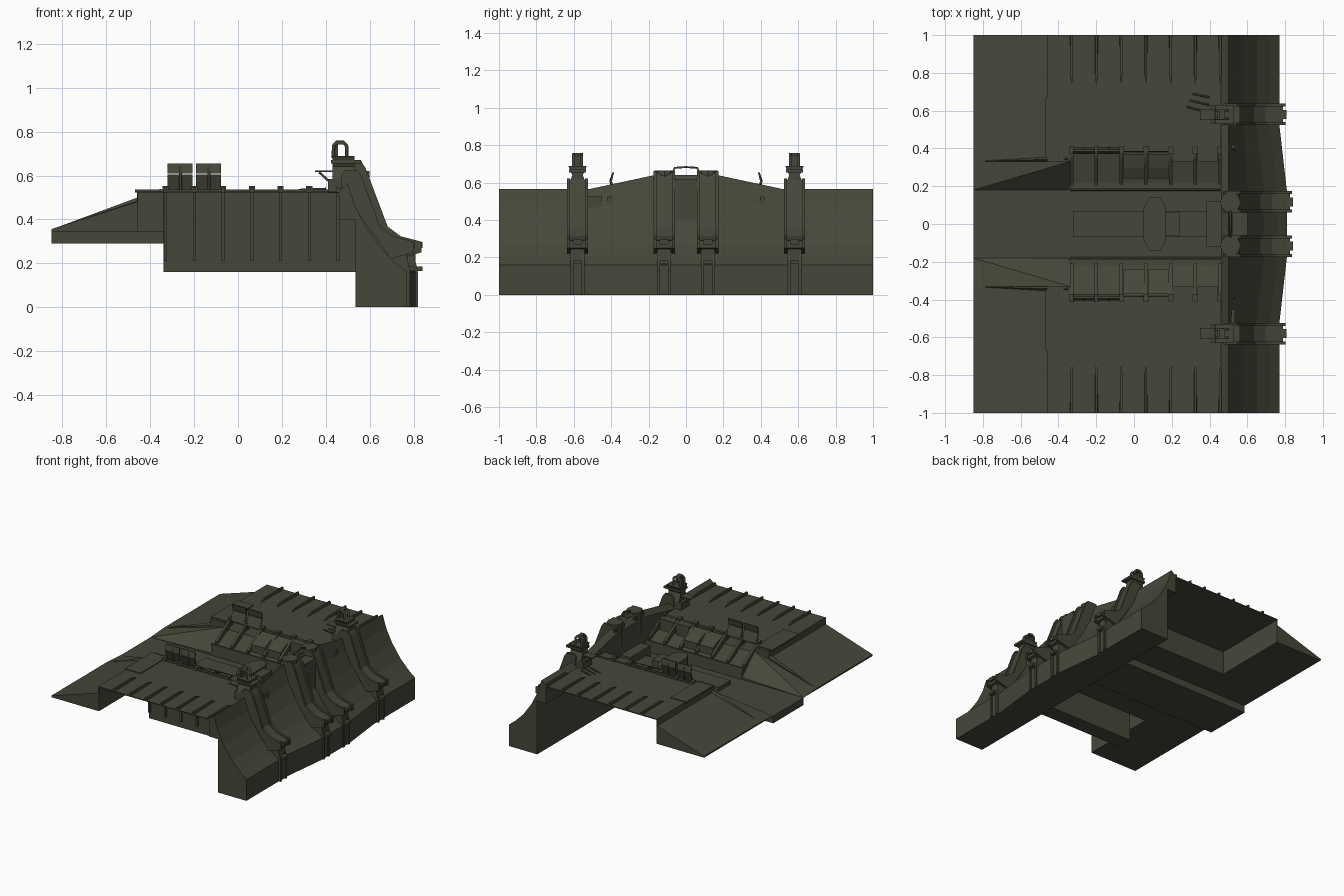
import bpy, bmesh, math
from mathutils import Vector

if "Cube" in bpy.data.objects:
    bpy.data.objects.remove(bpy.data.objects["Cube"])

olive = bpy.data.materials.new("dark_olive")
olive.diffuse_color = (0.064, 0.062, 0.042, 1)
olive.use_nodes = True
olive.node_tree.nodes["Principled BSDF"].inputs["Base Color"].default_value = olive.diffuse_color


def finish(name, bm):
    bmesh.ops.recalc_face_normals(bm, faces=bm.faces)
    me = bpy.data.meshes.new(name)
    bm.to_mesh(me)
    bm.free()
    me.materials.append(olive)
    ob = bpy.data.objects.new(name, me)
    bpy.context.collection.objects.link(ob)
    return ob


def loft(name, rings):
    bm = bmesh.new()
    vs = [[bm.verts.new(p) for p in r] for r in rings]
    n = len(vs[0])
    for a, b in zip(vs, vs[1:]):
        for i in range(n):
            j = (i + 1) % n
            bm.faces.new((a[i], a[j], b[j], b[i]))
    bm.faces.new(vs[0])
    bm.faces.new(vs[-1])
    return finish(name, bm)


def prism_y(name, xz, lo, hi):
    return loft(name, [[(x, y, z) for x, z in xz] for y in (lo, hi)])


def prism_x(name, yz, lo, hi):
    return loft(name, [[(x, y, z) for y, z in yz] for x in (lo, hi)])


def prism_z(name, xy, lo, hi):
    return loft(name, [[(x, y, z) for x, y in xy] for z in (lo, hi)])


def box(name, x0, x1, y0, y1, z0, z1):
    return prism_z(name, [(x0, y0), (x1, y0), (x1, y1), (x0, y1)], z0, z1)


def hull(name, pts):
    bm = bmesh.new()
    for p in pts:
        bm.verts.new(p)
    bmesh.ops.convex_hull(bm, input=bm.verts)
    return finish(name, bm)


def tube(name, pts, r):
    cu = bpy.data.curves.new(name, 'CURVE')
    cu.dimensions = '3D'
    cu.bevel_depth = r
    cu.bevel_resolution = 1
    sp = cu.splines.new('POLY')
    sp.points.add(len(pts) - 1)
    for p, c in zip(sp.points, pts):
        p.co = (*c, 1)
    cu.materials.append(olive)
    ob = bpy.data.objects.new(name, cu)
    bpy.context.collection.objects.link(ob)


# curved outer wall, higher and further forward in the middle
def wall_ring(y, t):
    o, h = 0.04 * t, 0.075 * t
    return [(x, y, z) for x, z in (
        (.46, .40), (.46, .53 + h), (.50, .565 + h), (.53 + o * .3, .47 + h * .6),
        (.58 + o * .6, .37 + h * .3), (.65 + o, .27), (.72 + o, .20), (.77 + o, .16),
        (.77 + o, 0), (.535, 0), (.535, .40))]


loft("outer_wall", [wall_ring(y, t) for y, t in
                    ((-1, 0), (-.52, 0), (-.17, 1), (.17, 1), (.52, 0), (1, 0))])

# sunken walkway with stepped bays, and the ribbed beam below the front deck
half = [(.18, .29), (.18, .345), (.42, .345), (.42, .525), (.40, .528), (.38, .46), (.22, .42),
        (.18, .42), (.176, .345)]
prism_x("walkway_body", half + [(-y, z) for y, z in reversed(half)], -.34, .535)
box("walkway_slab", -.85, -.33, -.18, .18, .29, .345)
box("under_deck_beam", -.34, .535, -.57, -.45, .16, .525)

# centre equipment on the walkway
box("walkway_plinth", -.32, .40, -.07, .07, .34, .375)
prism_z("centre_console", [(.05, -.08), (.08, -.14), (.14, -.14), (.17, -.08), (.17, .08),
                           (.14, .14), (.08, .14), (.05, .08)], .34, .44)
box("console_arm", .15, .24, -.06, .06, .35, .43)
box("walkway_end_block", .38, .48, -.12, .12, .34, .43)
box("wall_centre_panel", .52, .60, -.06, .06, .25, .62)

ribs = [-.33 + .131 * i for i in range(7)]
for s, side in ((1, "back"), (-1, "front")):
    def yb(name, x0, x1, a, b, z0, z1):
        return box(f"{name}_{side}", x0, x1, min(s * a, s * b), max(s * a, s * b), z0, z1)

    # overhanging deck and ramp
    yb("deck", -.46, .50, .40, 1, .523, .53)
    prism_y(f"ramp_{side}", [(-.85, .345), (-.85, .356), (-.46, .48), (-.46, .528),
                             (-.455, .528), (-.455, .345)], s * .33, s * 1)
    yb("ramp_inner_block", -.46, -.34, .33, .42, .345, .53)
    yb("ramp_lip", -.47, -.34, .35, .67, .523, .536)
    hull(f"ramp_flank_{side}", [(-.85, s * .18, .345), (-.85, s * .33, .345), (-.85, s * .33, .356),
                                (-.34, s * .33, .50), (-.34, s * .33, .345), (-.34, s * .18, .345),
                                (-.34, s * .18, .36)])
    hull(f"ramp_spike_{side}", [(-.84, s * .332, .358), (-.35, s * .33, .52), (-.35, s * .36, .52),
                                (-.35, s * .345, .54), (-.35, s * .345, .48)])

    for i, x in enumerate(ribs):
        # deck fins, beam ribs and bay dividers
        hull(f"deck_fin_{side}_{i}", [(x - .008, s, .525), (x + .008, s, .525), (x - .006, s, .548),
                                      (x + .006, s, .548), (x - .006, s * .78, .548),
                                      (x + .006, s * .78, .548), (x, s * .72, .525)])
        if s < 0:
            yb(f"beam_rib_{i}", x - .007, x + .007, .565, .585, .21, .523)
        hull(f"bay_divider_{side}_{i}", [(x + d, s * y, z) for d in (-.009, .009)
                                         for y, z in ((.21, .41), (.21, .44), (.35, .53),
                                                      (.40, .545), (.41, .52))])
        yb(f"bay_post_{i}", x - .014, x + .014, .37, .41, .50, .552)
    yb("bay_rail", -.35, .47, .385, .405, .52, .537)
    yb("walkway_curb", -.35, .47, .18, .19, .41, .43)

    # raised screens and bay consoles
    for i, x in enumerate((-.322, -.192)):
        hull(f"screen_lower_{side}_{i}", [(x + d, s * y, z) for d in (0, .115)
                                          for y, z in ((.37, .535), (.38, .535), (.395, .605), (.405, .605))])
        hull(f"screen_upper_{side}_{i}", [(x + d, s * y, z) for d in (0, .115)
                                          for y, z in ((.395, .61), (.405, .61), (.385, .655), (.395, .655))])
        tube(f"screen_stay_{side}_{i}", [(x + .06, s * .385, .53), (x + .06, s * .405, .61),
                                         (x + .06, s * .39, .65)], .006)
    for i, x in enumerate((-.055, .075)):
        hull(f"bay_console_{side}_{i}", [(x + d, s * y, z) for d in (0, .11)
                                         for y, z in ((.24, .42), (.24, .48), (.30, .51),
                                                      (.37, .53), (.37, .44))])
    for i, x in enumerate((.205, .335)):
        yb(f"bay_locker_{i}", x, x + .11, .33, .39, .45, .535)

    # four buttresses on the wall
    for tag, y, o, top in (("inner", .117, 0, .655), ("outer", .58, -.035, .615)):
        y *= s
        upper = [(.47, .50), (.47, top - .02), (.49, top), (.55 + o * .5, top),
                 (.57 + o * .5, top - .03), (.67 + o, .36), (.73 + o, .315), (.825 + o, .29),
                 (.825 + o, .25), (.72 + o, .22), (.55, .40)]
        prism_y(f"{tag}_buttress_{side}", upper, y - .044, y + .044)
        for d in (-.049, .049):
            rail = [(x + (.012 if x > .5 else 0), z + (.008 if z > .28 else 0)) for x, z in upper]
            prism_y(f"{tag}_buttress_edge_{side}_{d:+}", rail, y + d - .008, y + d + .008)
            prism_y(f"{tag}_foot_rail_{side}_{d:+}",
                    [(.72 + o, 0), (.82 + o, 0), (.82 + o, .16), (.80 + o, .25), (.72 + o, .28)],
                    y + d * .6 - .008, y + d * .6 + .008)
        box(f"{tag}_foot_{side}", .72 + o, .808 + o, y - .03, y + .03, 0, .28)
        box(f"{tag}_foot_clamp_{side}", .76 + o, .84 + o, y - .024, y + .024, .165, .185)
        box(f"{tag}_cap_clamp_{side}", .78 + o, .842 + o, y - .024, y + .024, .27, .296)

    # rounded heads behind the inner buttresses
    prism_z(f"inner_head_{side}", [(.51 + .055 * math.cos(a * math.pi / 5), s * .115 + .055 * math.sin(a * math.pi / 5))
                                   for a in range(10)], .50, .665)

    # lookout posts on the outer buttresses
    y = s * .58
    box(f"post_base_{side}", .41, .54, y - .05, y + .05, .52, .585)
    for nm, levels in (("post_neck", ((.585, .05), (.64, .028))), ("post_flare", ((.64, .028), (.69, .05)))):
        loft(f"{nm}_{side}", [[(xx, y + e * w, z) for xx, e in ((.43, -1), (.53, -1), (.53, 1), (.43, 1))]
                              for z, w in levels])
    box(f"post_collar_{side}", .425, .56, y - .045, y + .045, .655, .67)
    for d in (-.022, .022):
        tube(f"lamp_hoop_{side}_{d:+}", [(.435, y + d, .68), (.435, y + d, .735), (.45, y + d, .752),
                                         (.48, y + d, .752), (.495, y + d, .735), (.495, y + d, .68)], .008)
    box(f"lamp_top_{side}", .45, .48, y - .028, y + .028, .742, .758)
    box(f"lamp_core_{side}", .44, .455, y - .02, y + .02, .68, .75)
    box(f"post_shelf_{side}", .35, .44, y - .03, y + .03, .615, .622)
    tube(f"shelf_strut_{side}", [(.37, y, .615), (.43, y, .56)], .006)

# arch handle between the heads
tube("arch_handle", [(.51, -.075, .64), (.51, -.06, .68), (.51, 0, .683), (.51, .06, .68), (.51, .075, .64)], .006)

# loose rods on the deck
for i in range(3):
    tube(f"deck_rod_{i}", [(.28 + .015 * i, .62 + .035 * i, .535), (.40, .59 + .04 * i, .54)], .005)
